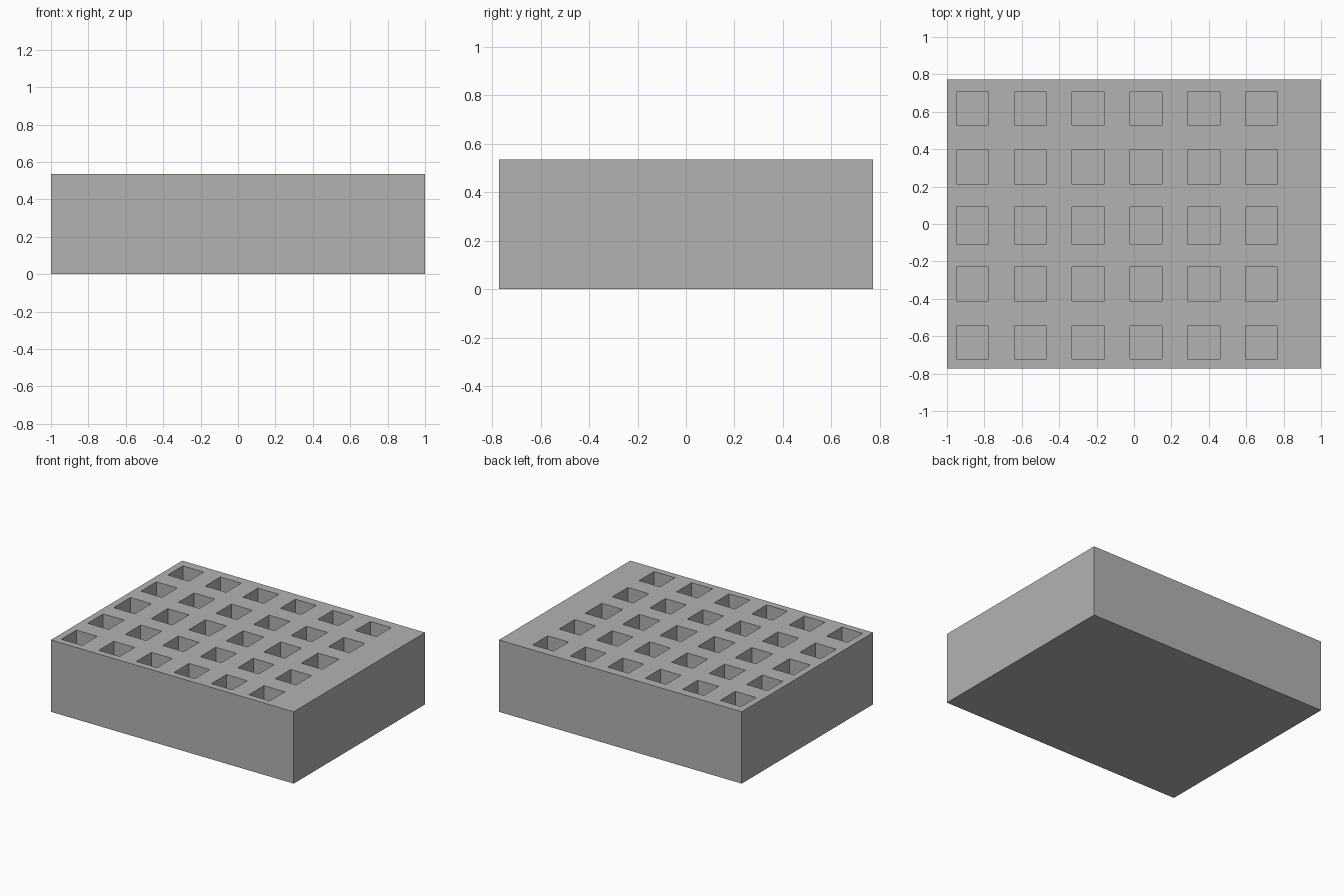
import bpy
import bmesh
from mathutils import Matrix, Vector

default = bpy.data.objects.get("Cube")
if default:
    bpy.data.objects.remove(default, do_unlink=True)

WIDTH, DEPTH, HEIGHT = 2.0, 1.545, 0.535
POCKET_DEPTH = 0.42
POCKET_WIDTH = 0.172
COLUMN_START, COLUMN_STEP = -0.863, 0.309
ROW_MIDDLE, ROW_STEP = -0.008, 0.313
ROW_LENGTHS = [0.177, 0.182, 0.196, 0.182, 0.177]


def add_box(bm, centre, size):
    bmesh.ops.create_cube(bm, size=1, matrix=Matrix.LocRotScale(
        Vector(centre), None, Vector(size)))


def make_object(name, bm):
    mesh = bpy.data.meshes.new(name)
    bm.to_mesh(mesh)
    bm.free()
    obj = bpy.data.objects.new(name, mesh)
    bpy.context.collection.objects.link(obj)
    return obj


# Single grey material
grey = bpy.data.materials.new("plain grey")
grey.use_nodes = True
colour = (0.45, 0.45, 0.45, 1)
grey.diffuse_color = colour
grey.node_tree.nodes["Principled BSDF"].inputs["Base Color"].default_value = colour

# Solid block
bm = bmesh.new()
add_box(bm, (0, 0, HEIGHT / 2), (WIDTH, DEPTH, HEIGHT))
block = make_object("pocketed_block", bm)
block.data.materials.append(grey)

# Grid of square pocket cutters, offset towards the right-hand side
bm = bmesh.new()
for row, length in enumerate(ROW_LENGTHS):
    for column in range(6):
        x = COLUMN_START + column * COLUMN_STEP
        y = ROW_MIDDLE + (row - 2) * ROW_STEP
        add_box(bm, (x, y, HEIGHT), (POCKET_WIDTH, length, 2 * POCKET_DEPTH))
cutter = make_object("pocket_cutter", bm)
cutter.data.materials.append(grey)
cutter.hide_render = True

# Cut the pockets into the top
cut = block.modifiers.new("pockets", 'BOOLEAN')
cut.operation = 'DIFFERENCE'
cut.solver = 'EXACT'
cut.object = cutter
bpy.context.view_layer.objects.active = block
bpy.ops.object.modifier_apply(modifier=cut.name)
bpy.data.objects.remove(cutter, do_unlink=True)
